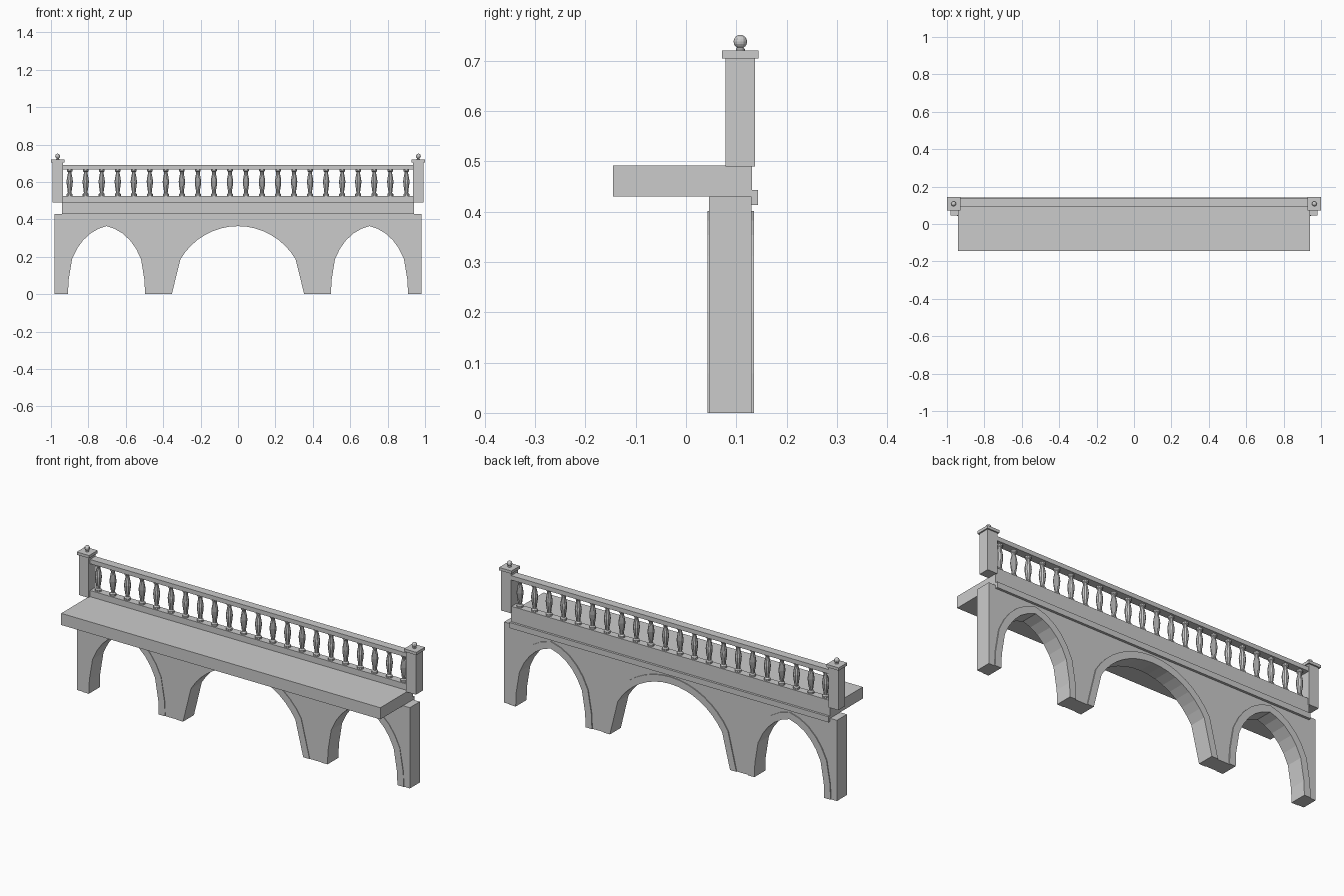
import bpy, bmesh, math
from mathutils import Vector

if "Cube" in bpy.data.objects:
    bpy.data.objects.remove(bpy.data.objects["Cube"])


def finish(name, bm):
    bmesh.ops.recalc_face_normals(bm, faces=bm.faces)
    me = bpy.data.meshes.new(name)
    bm.to_mesh(me)
    bm.free()
    ob = bpy.data.objects.new(name, me)
    bpy.context.collection.objects.link(ob)
    return ob


def box(name, x0, x1, y0, y1, z0, z1):
    bm = bmesh.new()
    bmesh.ops.create_cube(bm, size=1)
    for v in bm.verts:
        v.co = ((x0 + x1) / 2 + v.co.x * (x1 - x0),
                (y0 + y1) / 2 + v.co.y * (y1 - y0),
                (z0 + z1) / 2 + v.co.z * (z1 - z0))
    return finish(name, bm)


def extrude_xz(name, pts, y0, y1):
    bm = bmesh.new()
    face = bm.faces.new([bm.verts.new((x, y0, z)) for x, z in pts])
    res = bmesh.ops.extrude_face_region(bm, geom=[face])
    for g in res["geom"]:
        if isinstance(g, bmesh.types.BMVert):
            g.co.y = y1
    return finish(name, bm)


def lathe(name, prof, loc, sides):
    bm = bmesh.new()
    rings = []
    for r, z in prof:
        rings.append([bm.verts.new((loc[0] + r * math.cos(2 * math.pi * i / sides),
                                    loc[1] + r * math.sin(2 * math.pi * i / sides), z))
                      for i in range(sides)])
    for a, b in zip(rings, rings[1:]):
        for i in range(sides):
            j = (i + 1) % sides
            bm.faces.new((a[i], a[j], b[j], b[i]))
    bm.faces.new(rings[0])
    bm.faces.new(rings[-1])
    return finish(name, bm)


def offset(pts, d):
    """Push an open arch curve (left to right) outward by d, ends kept on the ground."""
    out = []
    for i, p in enumerate(pts):
        if i == 0:
            out.append((p[0] - d, 0))
        elif i == len(pts) - 1:
            out.append((p[0] + d, 0))
        else:
            a, b, c = Vector(pts[i - 1]), Vector(p), Vector(pts[i + 1])
            t = (b - a).normalized() + (c - b).normalized()
            n = Vector((-t.y, t.x)).normalized()
            out.append(tuple(b + n * d))
    return out


# arch curves: round centre, slightly pointed sides
centre = [(-0.355, 0)]
for i in range(17):
    a = math.radians(149 - 118 * i / 16)
    centre.append((0.36 * math.cos(a), 0.365 * math.sin(a)))
centre.append((0.355, 0))
half = [(-0.207, 0), (-0.204, 0.075), (-0.185, 0.19), (-0.158, 0.245),
        (-0.127, 0.288), (-0.088, 0.325), (-0.045, 0.350), (0, 0.365)]
pointed = half + [(-x, z) for x, z in reversed(half[:-1])]
arches = [[(x - 0.703, z) for x, z in pointed], centre,
          [(x + 0.703, z) for x, z in pointed]]

# arcade wall
outline = [(-0.98, 0)] + [p for a in arches for p in a] + [(0.98, 0), (0.98, 0.43), (-0.98, 0.43)]
extrude_xz("arcade_wall", outline, 0.046, 0.130)

# thin raised arch trims
for i, a in enumerate(arches):
    ring = offset(a, -0.001) + offset(a, 0.036)[::-1]
    extrude_xz(f"arch_trim_{i}", ring, 0.043, 0.135)

# deck, string course and rails
box("deck", -0.94, 0.94, -0.145, 0.131, 0.43, 0.492)
box("string_course", -0.94, 0.94, 0.128, 0.143, 0.413, 0.443)
box("bottom_rail", -0.94, 0.94, 0.091, 0.131, 0.49, 0.525)
box("top_rail", -0.94, 0.94, 0.091, 0.135, 0.667, 0.69)

# end posts with caps and ball finials
PX, PY = 0.964, 0.108
for s, side in ((-1, "left"), (1, "right")):
    x = s * PX
    box(f"post_{side}", x - 0.029, x + 0.029, PY - 0.029, PY + 0.029, 0.49, 0.706)
    box(f"post_cap_{side}", x - 0.036, x + 0.036, PY - 0.036, PY + 0.036, 0.705, 0.72)
    ball = [(0.009, 0.719), (0.009, 0.723), (0.006, 0.726)]
    for k in range(1, 8):
        a = math.pi * k / 8
        if k > 1:
            ball.append((0.0135 * math.sin(a), 0.738 - 0.0135 * math.cos(a)))
    ball.append((0.001, 0.7515))
    lathe(f"finial_{side}", ball, (x, PY), 12)

# turned balusters
prof = [(0.016, 0.523), (0.016, 0.535), (0.010, 0.541), (0.011, 0.555), (0.015, 0.580),
        (0.017, 0.603), (0.014, 0.625), (0.010, 0.645), (0.010, 0.654), (0.015, 0.658), (0.015, 0.668)]
N = 22
for i in range(N):
    lathe(f"baluster_{i:02d}", prof, (-0.9 + 1.8 * i / (N - 1), 0.111), 10)
